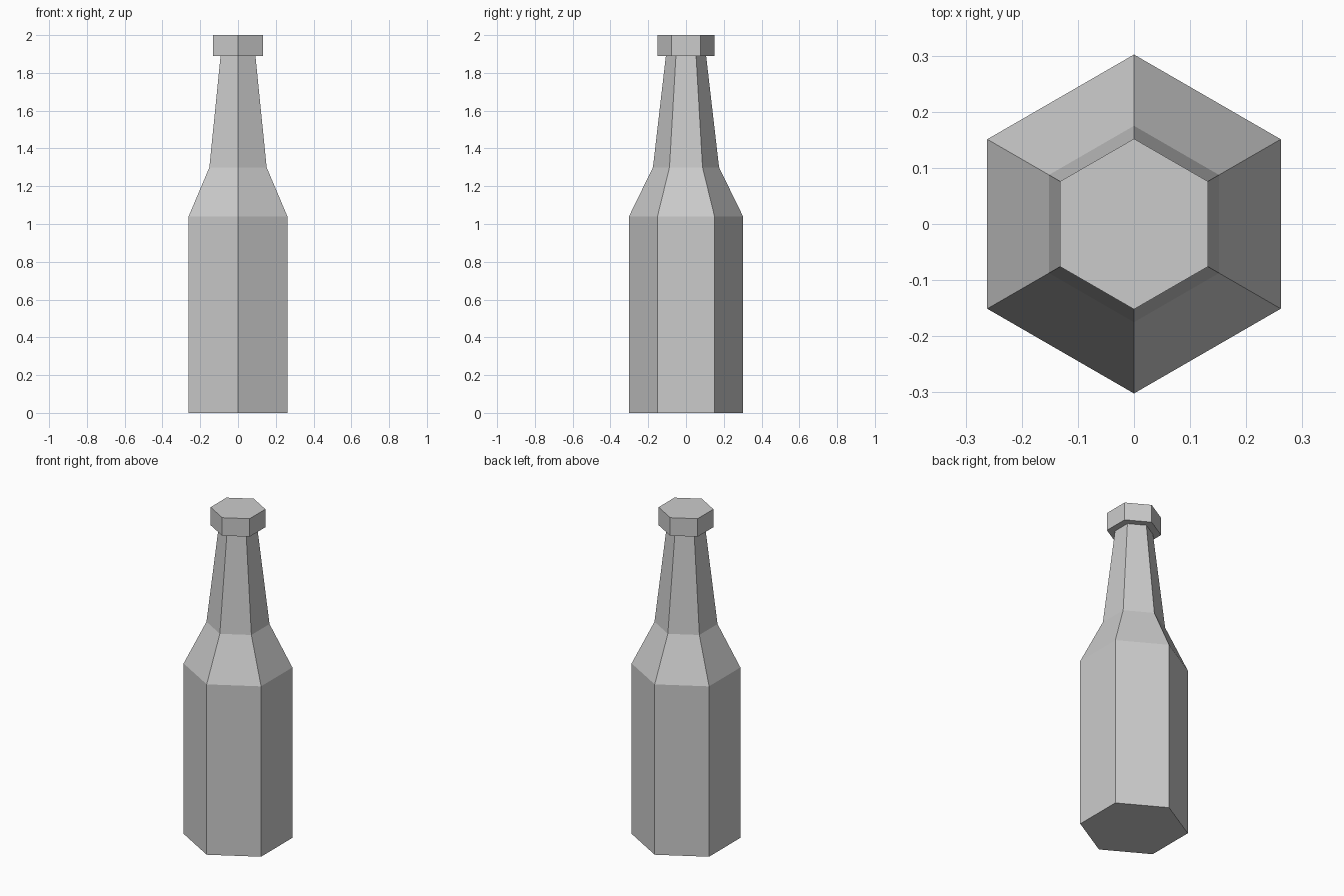
import bpy, bmesh, math

default = bpy.data.objects.get("Cube")
if default:
    bpy.data.objects.remove(default, do_unlink=True)

SIDES = 6

grey = bpy.data.materials.new("plain grey")
grey.use_nodes = True
colour = (0.6, 0.6, 0.6, 1)
grey.diffuse_color = colour
grey.node_tree.nodes["Principled BSDF"].inputs["Base Color"].default_value = colour


def turned_part(name, profile):
    """Closed six-sided solid through (radius, height) rings, corners on the y axis."""
    bm = bmesh.new()
    rings = []
    for radius, z in profile:
        angles = [math.pi / 2 + i * math.tau / SIDES for i in range(SIDES)]
        rings.append([bm.verts.new((radius * math.cos(a), radius * math.sin(a), z))
                      for a in angles])
    for low, high in zip(rings, rings[1:]):
        for i in range(SIDES):
            j = (i + 1) % SIDES
            bm.faces.new((low[i], low[j], high[j], high[i]))
    bm.faces.new(rings[0][::-1])
    bm.faces.new(rings[-1])
    bmesh.ops.recalc_face_normals(bm, faces=bm.faces)
    mesh = bpy.data.meshes.new(name)
    bm.to_mesh(mesh)
    bm.free()
    mesh.materials.append(grey)
    obj = bpy.data.objects.new(name, mesh)
    bpy.context.collection.objects.link(obj)
    return obj


# Body, sloping shoulder and tapered neck
turned_part("bottle", [(0.302, 0), (0.302, 1.04), (0.175, 1.30), (0.106, 1.895)])

# Wider cap over the mouth
turned_part("cap", [(0.152, 1.89), (0.152, 2.0)])
